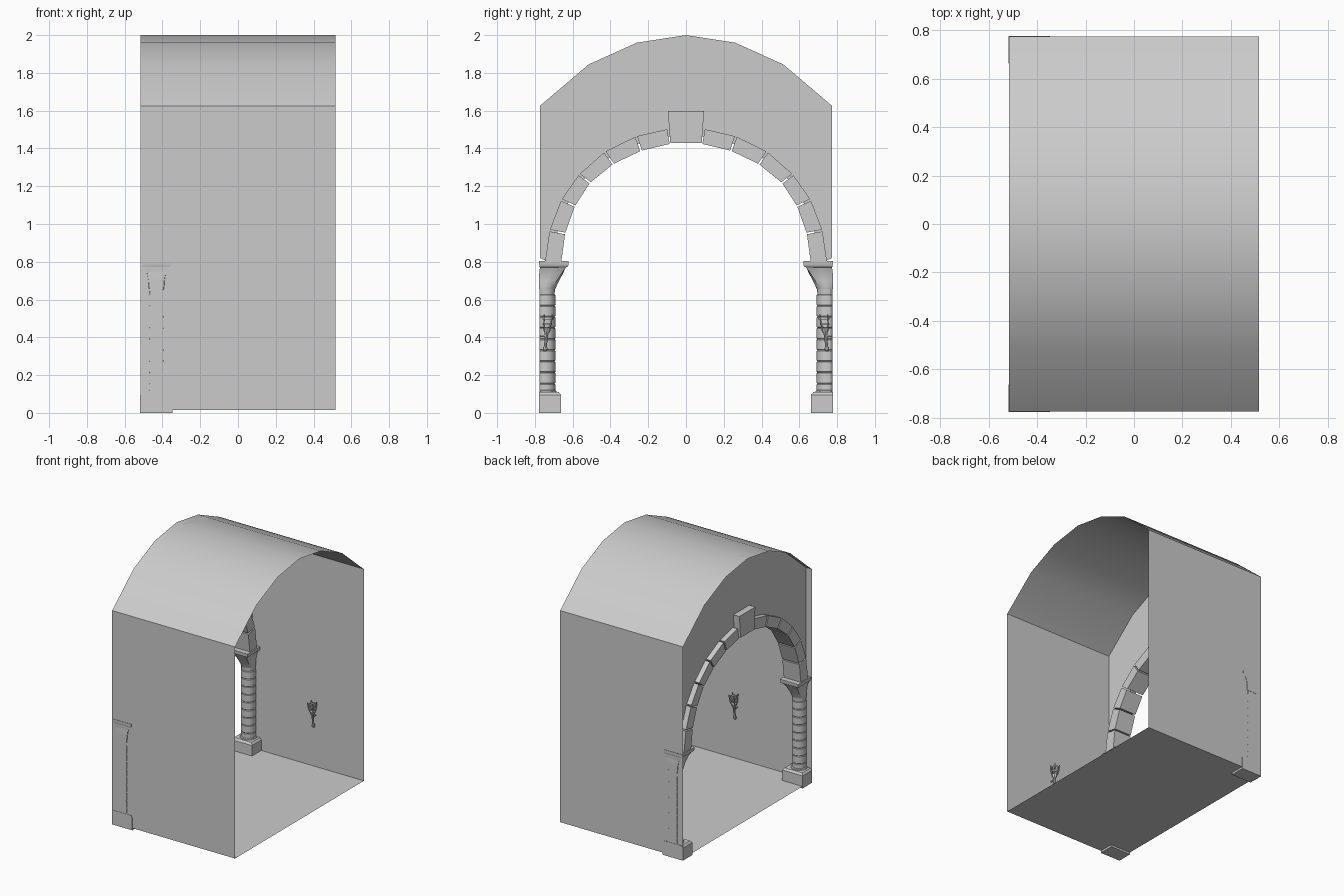
import bpy, bmesh, math
from mathutils import Vector

if "Cube" in bpy.data.objects:
    bpy.data.objects.remove(bpy.data.objects["Cube"])

HX, HY = 0.517, 0.774          # half length and half width of the passage
CX = -0.432                    # x position of the arch and columns
VAULT = [(-HY, 1.625), (-0.515, 1.845), (-0.26, 1.96), (0, 2.0),
         (0.26, 1.96), (0.515, 1.845), (HY, 1.625)]


def finish(name, bm, smooth=None, fix=True):
    if fix:
        bmesh.ops.recalc_face_normals(bm, faces=bm.faces)
    me = bpy.data.meshes.new(name)
    bm.to_mesh(me)
    bm.free()
    ob = bpy.data.objects.new(name, me)
    bpy.context.collection.objects.link(ob)
    if smooth:
        bpy.ops.object.select_all(action='DESELECT')
        ob.select_set(True)
        bpy.context.view_layer.objects.active = ob
        bpy.ops.object.shade_smooth_by_angle(angle=math.radians(smooth))
    return ob


def bridge(bm, a, b):
    n = len(a)
    for i in range(n):
        bm.faces.new((a[i], a[(i + 1) % n], b[(i + 1) % n], b[i]))


def prism(bm, pts, x0, x1):
    """Closed block from a (y, z) outline, extruded along x."""
    a = [bm.verts.new((x0, y, z)) for y, z in pts]
    b = [bm.verts.new((x1, y, z)) for y, z in pts]
    bridge(bm, a, b)
    bm.faces.new(a)
    bm.faces.new(b)


def loft(bm, sections, side, n=16, lim=0.776):
    """Stack of sections (z, y centre, half x, half y, squareness), cut off at the wall."""
    prev = None
    for z, cy, hx, hy, sq in sections:
        ring = []
        for i in range(n):
            c, s = math.cos(2 * math.pi * i / n), math.sin(2 * math.pi * i / n)
            k = 1 + sq * (1 / max(abs(c), abs(s)) - 1)
            y = min(cy + hy * k * s, lim)
            ring.append(bm.verts.new((CX + hx * k * c, side * y, z)))
        if prev:
            bridge(bm, prev, ring)
        else:
            bm.faces.new(ring)
        prev = ring
    bm.faces.new(prev)


def tube(bm, path, n=8):
    """Round bar through (point, radius) pairs."""
    axis = (path[-1][0] - path[0][0]).normalized()
    u = axis.orthogonal().normalized()
    v = axis.cross(u)
    prev = None
    for p, r in path:
        ring = [bm.verts.new(p + r * (u * math.cos(t) + v * math.sin(t)))
                for t in (2 * math.pi * i / n for i in range(n))]
        if prev:
            bridge(bm, prev, ring)
        else:
            bm.faces.new(ring)
        prev = ring
    bm.faces.new(prev)


# Walls, floor and vault: single sheets open at both ends
bm = bmesh.new()
outline = [(-HY, 0.015)] + VAULT + [(HY, 0.015)]
a = [bm.verts.new((-HX, y, z)) for y, z in outline]
b = [bm.verts.new((HX, y, z)) for y, z in outline]
bridge(bm, a, b)
finish("passage_shell", bm, 30)

# Arch joints: outer and inner point of each joint, from springing to keystone
JOINTS = [((0.746, 0.80), (0.66, 0.80)), ((0.722, 0.966), (0.64, 0.95)),
          ((0.66, 1.128), (0.588, 1.095)), ((0.566, 1.262), (0.508, 1.218)),
          ((0.43, 1.382), (0.386, 1.317)), ((0.264, 1.464), (0.238, 1.388)),
          ((0.095, 1.503), (0.082, 1.425))]

# Panel above the arch, both faces and the soffit behind the stones
bm = bmesh.new()
half = [((o[0] + i[0]) / 2, (o[1] + i[1]) / 2) for o, i in JOINTS[1:]]
half = [(HY, 0.82), (0.735, 0.803), (0.70, 0.803)] + half
panel = VAULT + half + [(-y, z) for y, z in reversed(half)]
prism(bm, panel, -0.466, -0.418)
finish("arch_panel", bm)

# Arch stones with small gaps, mirrored left and right
bm = bmesh.new()
for side in (-1, 1):
    for (o0, i0), (o1, i1) in zip(JOINTS, JOINTS[1:]):
        g = 0.03
        V = [Vector(p) for p in (o0, o1, i1, i0)]
        q = [V[0].lerp(V[1], g), V[1].lerp(V[0], g), V[2].lerp(V[3], g), V[3].lerp(V[2], g)]
        prism(bm, [(side * p.x, p.y) for p in q], -0.505, -0.362)
finish("arch_stones", bm)

# Keystone
bm = bmesh.new()
prism(bm, [(-0.096, 1.597), (0.096, 1.597), (0.083, 1.43), (-0.083, 1.43)], HX * -1, -0.35)
finish("keystone", bm)

for side, tag in ((-1, "front"), (1, "back")):
    # Column base block
    bm = bmesh.new()
    loft(bm, [(0, 0.748, 0.086, 0.086, 1), (0.095, 0.748, 0.086, 0.086, 1),
              (0.11, 0.748, 0.074, 0.074, 1)], side, 8, 0.777)
    finish(tag + "_column_base", bm)

    # Shaft with narrow grooves between its drums
    bm = bmesh.new()
    cy, r = 0.744, 0.052
    sec = [(0.10, cy, 0.062, 0.062, 0), (0.115, cy, 0.058, 0.058, 0)]
    for k in range(9):
        z = 0.155 + 0.059 * k
        sec += [(z - 0.055, cy, r, r, 0)] if k else [(0.12, cy, r, r, 0)]
        sec += [(z - 0.004, cy, r, r, 0), (z, cy, r - 0.004, r - 0.004, 0)]
    sec.append((0.67, cy, r, r, 0))
    loft(bm, sec, side, 16, 0.775)
    finish(tag + "_column_shaft", bm, 30)

    # Capital: round neck flaring to a square top slab
    bm = bmesh.new()
    loft(bm, [(0.655, 0.744, 0.052, 0.052, 0), (0.67, 0.741, 0.055, 0.055, 0),
              (0.70, 0.732, 0.052, 0.06, 0.3), (0.74, 0.72, 0.055, 0.07, 0.6),
              (0.77, 0.705, 0.064, 0.068, 1), (0.775, 0.70, 0.072, 0.075, 1),
              (0.785, 0.70, 0.077, 0.078, 1), (0.803, 0.70, 0.077, 0.078, 1)], side, 16, 0.777)
    finish(tag + "_column_capital", bm, 30)

    # Wall torch: leaning handle, cage rings and prongs
    bm = bmesh.new()
    def at(t, dx=0, dy=0):
        return Vector((0.112 + dx, side * (0.747 - 0.018 * t + dy), 0.325 + 0.195 * t))
    tube(bm, [(at(0), 0.006), (at(0.04), 0.012), (at(0.1), 0.012), (at(0.15), 0.007),
              (at(0.5), 0.010), (at(0.56), 0.018), (at(0.64), 0.020), (at(0.66), 0.012)])
    for t, rad in ((0.74, 0.025), (0.90, 0.029)):
        loops = [[bm.verts.new(at(t + h, rr * math.cos(q), rr * math.sin(q)))
                  for q in (2 * math.pi * i / 12 for i in range(12))]
                 for h, rr in ((-.025, rad), (.025, rad), (.025, rad - .006), (-.025, rad - .006))]
        for i in range(4):
            bridge(bm, loops[i], loops[(i + 1) % 4])
    for i in range(4):
        q = math.pi / 4 + i * math.pi / 2
        c, s = math.cos(q), math.sin(q)
        tube(bm, [(at(0.58, 0.014 * c, 0.014 * s), 0.004), (at(0.74, 0.026 * c, 0.026 * s), 0.004),
                  (at(1.0, 0.031 * c, 0.031 * s), 0.004)], 6)
    tube(bm, [(at(0.42), 0.006), (Vector((0.112, side * HY, at(0.42).z)), 0.006)], 6)
    finish(tag + "_wall_torch", bm, 30)
